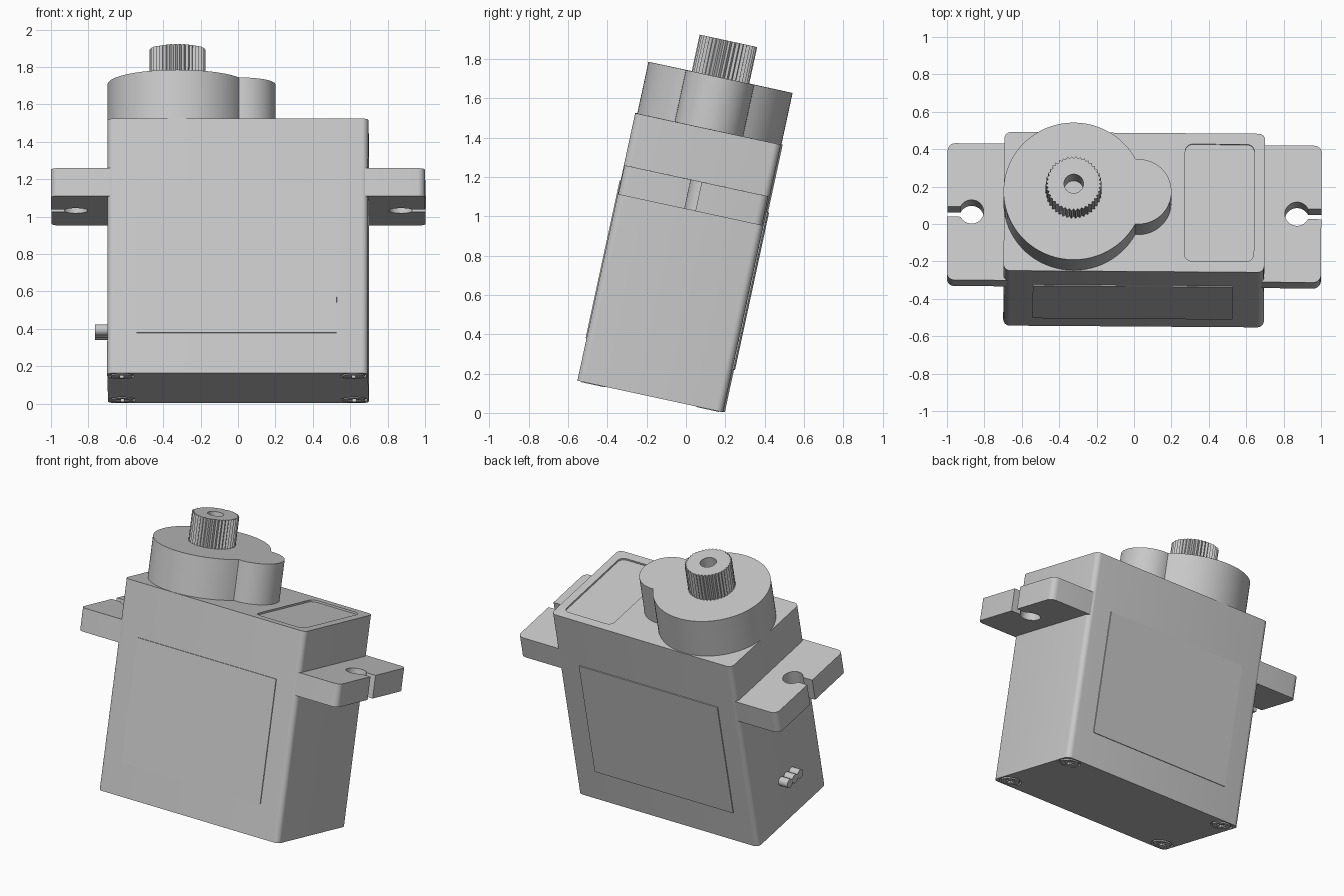
import bpy, bmesh
from math import sin, cos, pi, radians, acos, sqrt
from mathutils import Matrix, Vector

cube = bpy.data.objects.get("Cube")
if cube:
    bpy.data.objects.remove(cube, do_unlink=True)

GREY = (0.58, 0.58, 0.58, 1.0)
plastic = bpy.data.materials.new("grey plastic")
plastic.use_nodes = True
plastic.diffuse_color = GREY
plastic.node_tree.nodes["Principled BSDF"].inputs["Base Color"].default_value = GREY

parts = []


def arc(cx, cy, r, a0, a1, n):
    """Points along an arc, angles in radians."""
    return [(cx + r * cos(a0 + (a1 - a0) * i / n),
             cy + r * sin(a0 + (a1 - a0) * i / n)) for i in range(n + 1)]


def circle(cx, cy, r, n=48):
    return arc(cx, cy, r, 0, 2 * pi, n)[:-1]


def rounded_rect(x0, x1, y0, y1, r):
    pts = []
    corners = [(x1 - r, y1 - r), (x0 + r, y1 - r), (x0 + r, y0 + r), (x1 - r, y0 + r)]
    for i, (cx, cy) in enumerate(corners):
        pts += arc(cx, cy, r, i * pi / 2, (i + 1) * pi / 2, 6)
    return pts


def prism(name, outline, z0, z1, matrix=None, keep=True):
    """Extrude a flat outline from z0 to z1, then optionally reorient it."""
    bm = bmesh.new()
    base = bm.faces.new([bm.verts.new((x, y, z0)) for x, y in outline])
    top = bmesh.ops.extrude_face_region(bm, geom=[base])
    moved = [v for v in top["geom"] if isinstance(v, bmesh.types.BMVert)]
    bmesh.ops.translate(bm, verts=moved, vec=(0, 0, z1 - z0))
    bmesh.ops.recalc_face_normals(bm, faces=bm.faces)
    if matrix:
        bm.transform(matrix)
    mesh = bpy.data.meshes.new(name)
    bm.to_mesh(mesh)
    bm.free()
    mesh.materials.append(plastic)
    obj = bpy.data.objects.new(name, mesh)
    bpy.context.collection.objects.link(obj)
    if keep:
        parts.append(obj)
    return obj


def cut(obj, cutter):
    """Subtract a cutter and discard it."""
    cutter.hide_render = True
    mod = obj.modifiers.new("cut", 'BOOLEAN')
    mod.operation = 'DIFFERENCE'
    mod.solver = 'EXACT'
    mod.object = cutter
    bpy.context.view_layer.objects.active = obj
    bpy.ops.object.modifier_apply(modifier=mod.name)
    bpy.data.objects.remove(cutter, do_unlink=True)


# Main sizes, measured with the case standing upright
HALF_X, HALF_Y, CASE_TOP = 0.697, 0.379, 1.392
BOSS_TOP, SHAFT_TOP = 1.66, 1.85
SHAFT_X = -0.325

# Case with a shallow label recess on top
case = prism("case", rounded_rect(-HALF_X, HALF_X, -HALF_Y, HALF_Y, 0.035), 0, CASE_TOP)
cut(case, prism("recess_cutter", rounded_rect(0.27, 0.64, -0.32, 0.32, 0.04),
                CASE_TOP - 0.012, CASE_TOP + 0.1, keep=False))

# Raised label panels, front and back
label = [(-0.54, 0.22), (0.53, 0.22), (0.53, 1.04), (-0.54, 1.04)]
stand = Matrix.Rotation(pi / 2, 4, 'X')
prism("front_label", label, HALF_Y - 0.01, HALF_Y + 0.006, stand)
prism("back_label", label, -HALF_Y - 0.006, -HALF_Y + 0.01, stand)

# Mounting tabs with keyhole slots
hole_x, hole_r, slot, tab_y, round_r = 0.87, 0.065, 0.028, 0.374, 0.04
open_angle = acos(sqrt(1 - (slot / hole_r) ** 2))
tab = [(0.65, -tab_y)]
tab += arc(1 - round_r, -tab_y + round_r, round_r, -pi / 2, 0, 6)
tab += [(1, -slot)]
tab += arc(hole_x, 0, hole_r, 2 * pi - open_angle, open_angle, 32)
tab += [(1, slot)]
tab += arc(1 - round_r, tab_y - round_r, round_r, 0, pi / 2, 6)
tab += [(0.65, tab_y)]
for side, sign in (("left", 1), ("right", -1)):
    prism(side + "_mounting_tab", [(sign * x, y) for x, y in tab], 0.97, 1.122)

# Gear boss: a large and a small circle merged
big_r, small_r, small_x = 0.375, 0.178, 0.02
gap = small_x - SHAFT_X
meet = (gap ** 2 + big_r ** 2 - small_r ** 2) / (2 * gap)
a_big = acos(meet / big_r)
a_small = acos((meet - gap) / small_r)
boss = arc(SHAFT_X, 0, big_r, a_big, 2 * pi - a_big, 64)
boss += arc(small_x, 0, small_r, -a_small, a_small, 32)[1:-1]
prism("gear_boss", boss, CASE_TOP - 0.02, BOSS_TOP)

# Splined output shaft with a screw hole
TEETH = 40
spline = []
for i in range(TEETH * 2):
    r = 0.15 if i % 2 else 0.138
    a = pi * i / TEETH
    spline.append((SHAFT_X + r * cos(a), r * sin(a)))
shaft = prism("output_shaft", spline, BOSS_TOP - 0.02, SHAFT_TOP)
cut(shaft, prism("hole_cutter", circle(SHAFT_X, 0, 0.052, 32),
                 BOSS_TOP + 0.02, SHAFT_TOP + 0.1, keep=False))

# Three wires leaving the right end
sideways = Matrix.Rotation(-pi / 2, 4, 'Y')
for i in (-1, 0, 1):
    place = Matrix.Translation((0, i * 0.058, 0.305)) @ sideways
    prism("wire_%d" % (i + 2), circle(0, 0, 0.03, 20), HALF_X - 0.02, 0.765, place)

# Cross-head screws under the corners
for sx in (-1, 1):
    for sy in (-1, 1):
        x, y = sx * 0.62, sy * 0.3
        cut(case, prism("well_cutter", circle(x, y, 0.07, 32), -0.1, 0.012, keep=False))
        screw = prism("case_screw", circle(x, y, 0.058, 32), -0.003, 0.03)
        w, n = 0.035, 0.009
        cross = [(n, n), (n, w), (-n, w), (-n, n), (-w, n), (-w, -n),
                 (-n, -n), (-n, -w), (n, -w), (n, -n), (w, -n), (w, n)]
        cut(screw, prism("cross_cutter", [(x + u, y + v) for u, v in cross],
                         -0.1, 0.015, keep=False))

# Lean everything backwards, with a slight turn
lean = (Matrix.Translation(Vector((0, -0.1775, 0.0835)))
        @ Matrix.Rotation(radians(-0.4), 4, 'Z')
        @ Matrix.Rotation(radians(-12.2), 4, 'X'))
bpy.ops.object.select_all(action='DESELECT')
for obj in parts:
    obj.matrix_world = lean
    obj.select_set(True)
bpy.context.view_layer.objects.active = case
bpy.ops.object.shade_smooth_by_angle(angle=radians(25))
